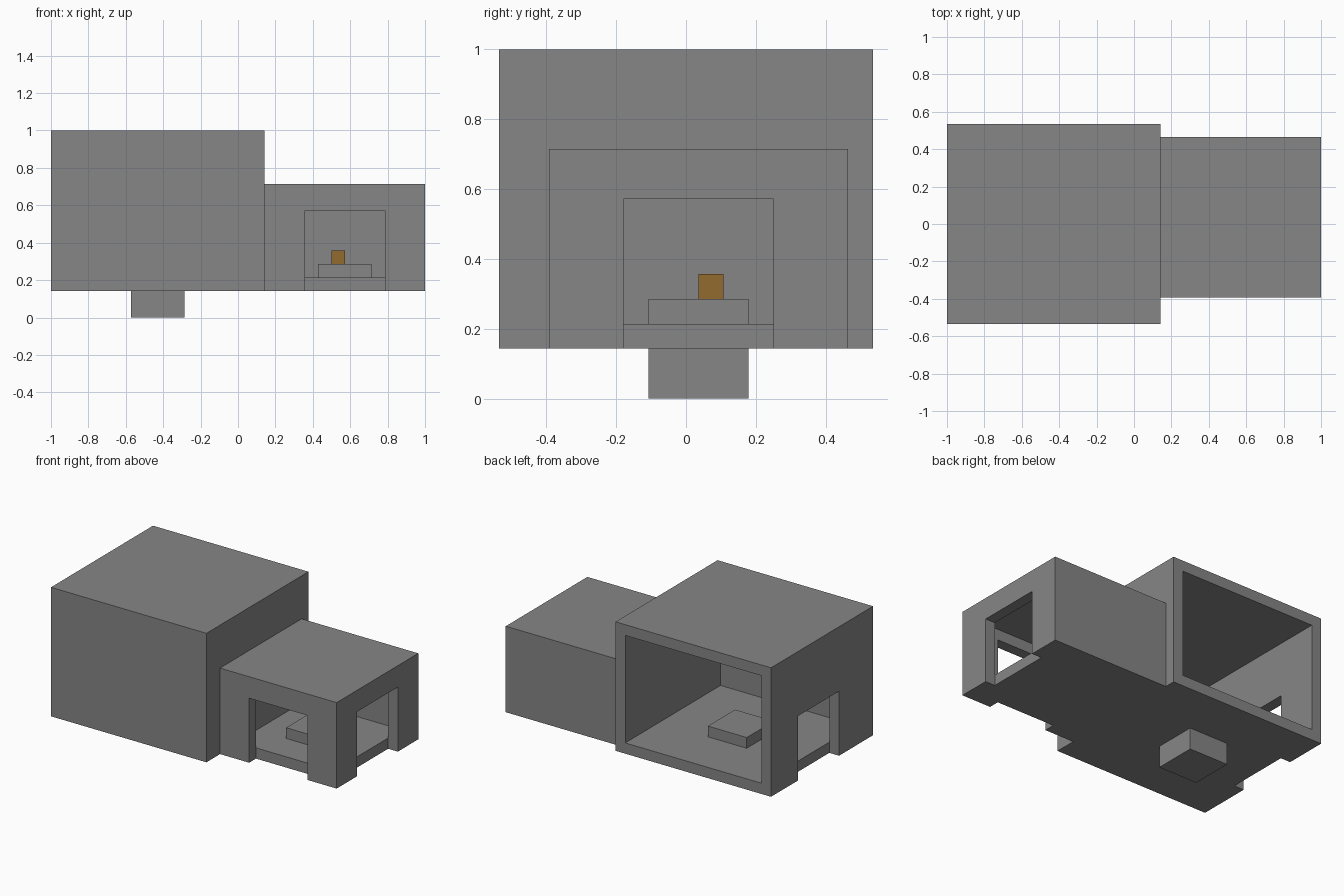
import bpy
import bmesh

U = 1 / 14  # one building module

default = bpy.data.objects.get("Cube")
if default:
    bpy.data.objects.remove(default, do_unlink=True)


def make_material(name, rgb):
    mat = bpy.data.materials.new(name)
    mat.use_nodes = True
    mat.diffuse_color = (*rgb, 1)
    mat.node_tree.nodes["Principled BSDF"].inputs["Base Color"].default_value = (*rgb, 1)
    return mat


grey = make_material("stone grey", (0.24, 0.24, 0.24))
amber = make_material("amber", (0.29, 0.145, 0.028))


def box(name, x, y, z, mat=grey):
    """Box spanning the given (low, high) ranges, in modules."""
    mesh = bpy.data.meshes.new(name)
    bm = bmesh.new()
    bmesh.ops.create_cube(bm, size=1)
    for v in bm.verts:
        v.co = [U * (lo + hi) / 2 + c * U * (hi - lo)
                for c, (lo, hi) in zip(v.co, (x, y, z))]
    bm.to_mesh(mesh)
    bm.free()
    mesh.materials.append(mat)
    obj = bpy.data.objects.new(name, mesh)
    bpy.context.collection.objects.link(obj)
    return obj


def carve(target, x, y, z):
    """Cut a box-shaped void out of the target."""
    cutter = box("cutter", x, y, z)
    cutter.hide_render = True
    mod = target.modifiers.new("void", 'BOOLEAN')
    mod.operation, mod.solver, mod.object = 'DIFFERENCE', 'EXACT', cutter
    bpy.context.view_layer.objects.active = target
    bpy.ops.object.modifier_apply(modifier=mod.name)
    bpy.data.objects.remove(cutter, do_unlink=True)


DOOR_Y, DOOR_Z = (-2.5, 3.5), (1, 8)

# Large hall: open at the back, doorway in the outer end wall
hall = box("large_hall", (-14, 2), (-7.5, 7.5), (2, 14))
carve(hall, (-13, 1), (-6.5, 9), (3, 13))
carve(hall, (-15, -13), DOOR_Y, DOOR_Z)

# Small room: doorways in the front and outer end walls
room = box("small_room", (2, 14), (-5.5, 6.5), (2, 10))
carve(room, (3, 13), (-4.5, 5.5), (3, 9))
carve(room, (13, 15), DOOR_Y, DOOR_Z)
carve(room, (5, 11), (-7, -4.5), DOOR_Z)

# Low plinths on both floors, and the foot under the hall
PLINTH_Y = (-1.5, 2.5)
box("hall_plinth", (-8, -4), PLINTH_Y, (3, 4))
box("room_plinth", (6, 10), PLINTH_Y, (3, 4))
box("hall_foot", (-8, -4), PLINTH_Y, (0, 2))

# Small amber block on the room plinth
box("amber_block", (7, 8), (0.5, 1.5), (4, 5), amber)
